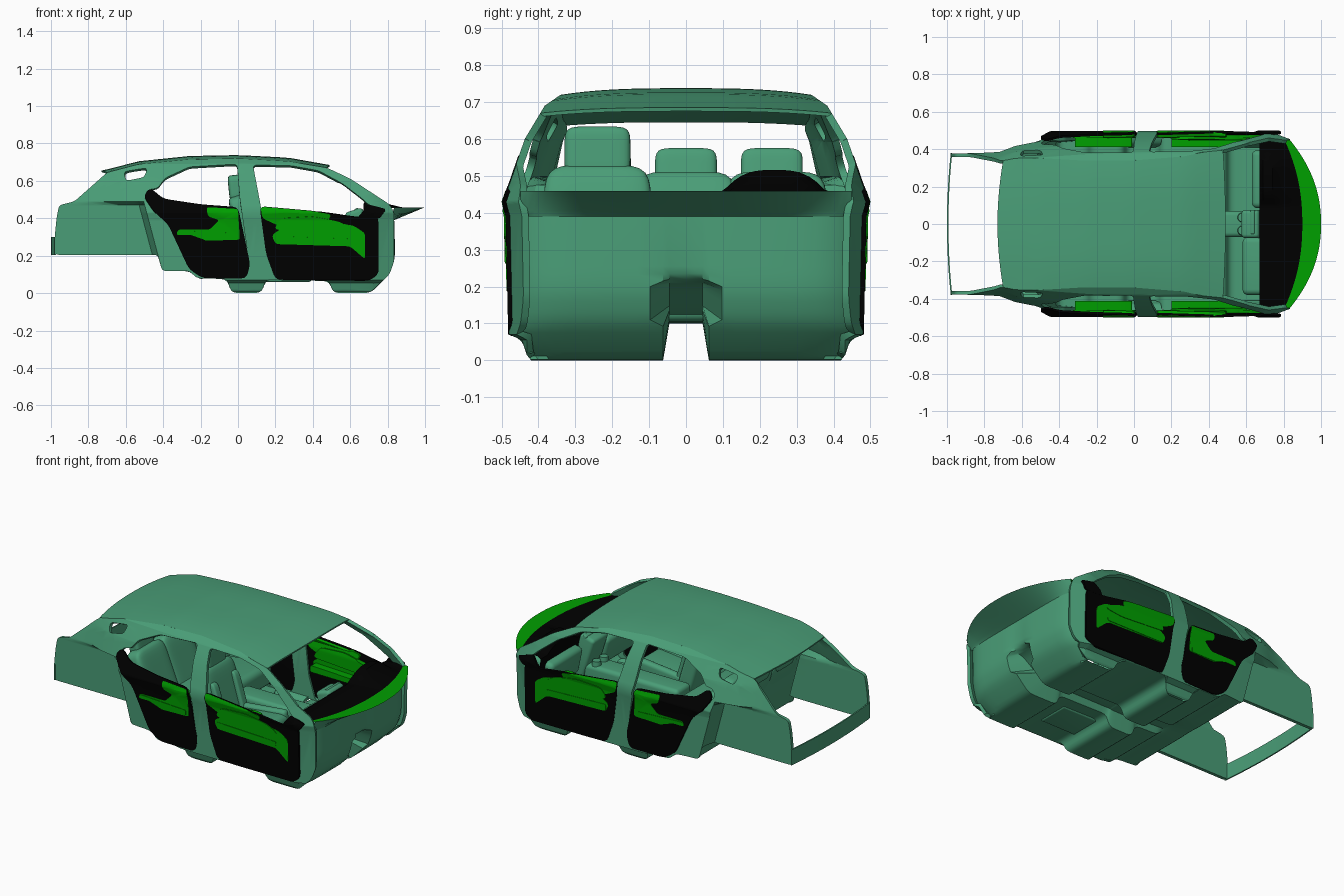
import bpy, bmesh, math
from mathutils import Vector
from mathutils.geometry import tessellate_polygon

if "Cube" in bpy.data.objects:
    bpy.data.objects.remove(bpy.data.objects["Cube"])


def material(name, rgb):
    m = bpy.data.materials.new(name)
    m.diffuse_color = (*rgb, 1)
    m.use_nodes = True
    m.node_tree.nodes["Principled BSDF"].inputs["Base Color"].default_value = m.diffuse_color
    return m


BODY = material("sea_green", (0.068, 0.34, 0.185))
BLACK = material("black_trim", (0, 0, 0))
GREEN = material("bright_green", (0, 0.35, 0))


def interp(table, v):
    for (a, fa), (b, fb) in zip(table, table[1:]):
        if v <= b:
            return fa + (fb - fa) * max(0, (v - a) / (b - a))
    return table[-1][1]


# Half width of the cabin by height, tapered towards both ends
HEIGHT_W = [(0, .42), (.015, .432), (.055, .445), (.07, .48), (.39, .487), (.43, .496), (.47, .482),
            (.6, .437), (.69, .383), (.72, .34)]
TAPER = [(-1, .78), (-.72, .81), (-.62, .89), (-.5, .93), (-.2, .985), (0, 1), (.72, 1), (.84, .91)]


def half_width(x, z):
    return interp(HEIGHT_W, z) * interp(TAPER, x)


def side_width(x, z):
    """Body side: the boot wall steps in behind the slanted wheel arch."""
    w = half_width(x, z)
    behind = -.405 - .266 * (z - .118) - x
    k = min(1, max(0, behind / .03)) * min(1, max(0, (.49 - z) / .02))
    return w + (min(w, .378) - w) * k


def door_width(x, z):
    return interp(HEIGHT_W, z)


def add_object(name, bm, mat, thick=0.0, mirror=False):
    me = bpy.data.meshes.new(name)
    bm.to_mesh(me)
    bm.free()
    me.materials.append(mat)
    ob = bpy.data.objects.new(name, me)
    bpy.context.collection.objects.link(ob)
    if thick:
        s = ob.modifiers.new("thickness", 'SOLIDIFY')
        s.thickness, s.offset = thick, -1
    if mirror:
        ob.modifiers.new("mirror", 'MIRROR').use_axis = (False, True, False)
    return ob


def fillet(pts, r):
    """Round every corner of a closed outline."""
    out = []
    for i, p in enumerate(pts):
        p, a, b = Vector(p), Vector(pts[i - 1]), Vector(pts[(i + 1) % len(pts)])
        s = p + (a - p).normalized() * min(r, .4 * (a - p).length)
        e = p + (b - p).normalized() * min(r, .4 * (b - p).length)
        out += [s * (1 - t) ** 2 + p * 2 * t * (1 - t) + e * t * t for t in (0, .33, .67, 1)]
    return out


def side_panel(name, loops, mat, out=0.0, thick=0.02, r=0.03, width=door_width):
    """Outline with holes in x-z, wrapped onto the cabin side and mirrored."""
    loops = [[Vector((p.x, 0, p.y)) for p in fillet(lp, r)] for lp in loops]
    bm = bmesh.new()
    vs = [bm.verts.new(p) for lp in loops for p in lp]
    flat = [[Vector((p.x, p.z, 0)) for p in lp] for lp in loops]
    for t in tessellate_polygon(flat):
        if len(set(t)) == 3:
            try:
                bm.faces.new([vs[i] for i in t])
            except ValueError:
                pass
    cuts = [((0, 0, z), (0, 0, 1)) for z in [h for h, _ in HEIGHT_W[1:]] + [.49]]
    cuts += [((i * .08 + .003, 0, 0), (1, 0, 0)) for i in range(-12, 12)]
    cuts += [((x, 0, .118), (1, 0, .266)) for x in (-.4051, -.435)]
    for co, no in cuts:
        bmesh.ops.bisect_plane(bm, geom=bm.verts[:] + bm.edges[:] + bm.faces[:],
                               plane_co=co, plane_no=no, dist=1e-5)
    bm.normal_update()
    for f in bm.faces:
        if f.normal.y > 0:
            f.normal_flip()
    for v in bm.verts:
        v.co.y = -width(v.co.x, v.co.z) - out
    return add_object(name, bm, mat, thick, True)


def loft(name, rows, mat, thick=0.0):
    bm = bmesh.new()
    g = [[bm.verts.new(p) for p in row] for row in rows]
    for a, b in zip(g, g[1:]):
        for i in range(len(a) - 1):
            bm.faces.new((a[i], b[i], b[i + 1], a[i + 1]))
    return add_object(name, bm, mat, thick)


def block(name, co, size, bevel=.03, tilt=0, soft=False):
    """Rounded box; soft ones are subdivided into cushion shapes."""
    bm = bmesh.new()
    bmesh.ops.create_cube(bm, size=1.08 if soft else 1)
    if soft:
        bmesh.ops.subdivide_edges(bm, edges=bm.edges[:], cuts=2, use_grid_fill=True)
    for v in bm.verts:
        v.co = Vector(a * b for a, b in zip(v.co, size))
    ob = add_object(name, bm, BODY)
    ob.location, ob.rotation_euler = co, (0, math.radians(tilt), 0)
    if soft:
        ob.modifiers.new("soften", 'SUBSURF').levels = 2
    else:
        b = ob.modifiers.new("round", 'BEVEL')
        b.width, b.segments = bevel, 5
    return ob


# Body sides: frame with front door, rear door and quarter window openings
frame = [(-.98, .205), (-.98, .3), (-.97, .4), (-.957, .47), (-.875, .49), (-.7, .645),
         (-.53, .69), (-.26, .715), (0, .72), (.27, .705), (.476, .67), (.6, .612), (.71, .54),
         (.81, .475), (.835, .43), (.835, .17), (.81, .1), (.71, .005), (.51, .005), (.485, .065),
         (.15, .07), (.125, .005), (-.035, .005), (-.06, .075), (-.22, .08), (-.26, .118),
         (-.405, .118), (-.43, .205)]
front_gap = [(.08, .685), (.28, .682), (.43, .655), (.56, .585), (.67, .5), (.745, .43), (.748, .1),
             (.7, .068), (.2, .075), (.155, .21), (.12, .475)]
rear_gap = [(-.005, .69), (-.26, .675), (-.39, .615), (-.43, .56), (-.475, .555), (-.5, .52),
            (-.44, .43), (-.37, .37), (-.26, .13), (-.19, .085), (.04, .082), (.06, .155), (.01, .5)]
quarter = [(-.61, .65), (-.485, .67), (-.5, .62), (-.6, .6)]
side_panel("body_side", [frame, front_gap, rear_gap, quarter], BODY, r=.02, width=side_width)

# Door trims: black sheets, with bright inserts and armrests
side_panel("front_door_trim", [[(.115, .465), (.4, .44), (.64, .405), (.75, .41), (.752, .1),
           (.7, .065), (.2, .072), (.15, .21)]], BLACK, .002, .012)
side_panel("rear_door_trim", [[(0, .46), (-.2, .475), (-.4, .505), (-.47, .565), (-.505, .52),
           (-.445, .43), (-.375, .37), (-.262, .128), (-.19, .08), (.045, .078), (.065, .155)]],
           BLACK, .002, .012)
side_panel("mirror_triangle", [[(.64, .4), (.695, .475), (.79, .45), (.76, .4)]], BLACK, .003, .012, .01)
side_panel("front_door_insert", [[(.12, .462), (.4, .438), (.5, .42), (.48, .385), (.62, .36), (.68, .32),
           (.68, .18), (.6, .25), (.2, .262), (.18, .31), (.24, .35), (.13, .4)]], GREEN, .004, .03, .02)
side_panel("front_door_bulge", [[(.19, .34), (.23, .4), (.4, .41), (.55, .38), (.62, .335), (.5, .32)]],
           GREEN, .007, .045)
side_panel("front_door_armrest", [[(.2, .305), (.6, .29), (.6, .262), (.2, .265)]], GREEN, .007, .08, .01)
side_panel("rear_door_insert", [[(-.17, .46), (0, .45), (.01, .285), (-.18, .28), (-.2, .31), (-.33, .31),
           (-.32, .34), (-.15, .34), (-.1, .39), (-.16, .41)]], GREEN, .004, .03, .015)
side_panel("rear_door_armrest", [[(-.32, .335), (-.01, .32), (-.01, .285), (-.18, .285)]], GREEN, .007, .08, .01)

# Roof: crowned sheet meeting the side frames
ROOF = [(-.725, .655), (-.53, .705), (-.26, .733), (0, .738), (.27, .724), (.49, .685)]
EDGE = [(-.7, .645), (-.53, .69), (-.26, .715), (0, .72), (.27, .705), (.476, .67)]
rows = []
for i in range(25):
    u, row = i / 24, []
    for j in range(-10, 11):
        t = j / 10
        x0 = -.73 + 1.22 * u
        x = x0 + (.03 * (1 - u) - .014 * u) * t * t
        ze = interp(EDGE, x)
        z = ze + (interp(ROOF, x0) - ze) * (1 - abs(t) ** 3)
        row.append((x, t * half_width(x, ze), z))
    rows.append(row)
loft("roof", rows, BODY, .01)

# Underbody and firewall: outer profile plus raised centre tunnel
outer = [(.835, .4), (.84, .22), (.835, .17), (.81, .1), (.71, 0), (.51, 0), (.485, .065), (.15, .07),
         (.125, 0), (-.035, 0), (-.06, .075), (-.22, .08), (-.26, .118), (-.405, .118), (-.5, .475)]
tunnel = [(.835, .4), (.835, .22), (.76, .2), (.68, .14), (.6, .1), (.5, .1), (.48, .11), (.15, .11),
          (.125, .1), (-.035, .1), (-.06, .11), (-.22, .118), (-.26, .12), (-.405, .12), (-.5, .475)]
rows = []
ends = [[Vector(p[0])] + fillet(p, .035)[4:-4] + [Vector(p[-1])] for p in (outer, tunnel)]
for (x, z), (tx, tz) in zip(*ends):
    w = half_width(x, z)
    flare = .035 if .1 < z < .21 and x > .7 else 0
    half = [(tx, 0, tz), (tx, .045, tz), (x, .062 + flare, z)]
    half += [(x - (.04 * t ** 8 if x > .7 else 0), w * t, z) for t in (.3, .5, .7, .8, .88, .95, 1)]
    rows.append([(a, -b, c) for a, b, c in half[:0:-1]] + half)
loft("underbody", rows, BODY)

# Boot sill across the tail
loft("boot_sill", [[(-1 + .14 * y * y, y, z) for z in (.205, .26, .3)]
                   for y in [i * .038 for i in range(-10, 11)]], BODY, -.008)

# Dashboard: cowl below, bright leading edge, black top with instrument hood
cowl, lead, top = [], [], []
for i in range(-24, 25):
    y = i / 24 * .448
    q = abs(i / 24) ** 2.2
    tip, mid = (1 - .165 * q, y, .459), (.9 - .095 * q, y, .456)
    hood = .06 * max(0, 1 - abs((y - .24) / .14) ** 3)
    cowl.append([(.835 - .03 * q ** 4, y, .39), (.87 - .05 * q, y, .405), tip])
    lead.append([tip, ((tip[0] + mid[0]) / 2, y, .458), mid])
    top.append([mid, (.79, y, .456 + hood * .4), (.74, y, .456 + hood), (.69, y, .452 + hood),
                (.67, y, .44 + hood * .6), (.68, y, .36)])
loft("dash_cowl", cowl, BODY)
loft("dash_leading_edge", lead, GREEN)
loft("dash_top", top, BLACK)
block("glovebox", (.69, -.225, .32), (.2, .31, .17), .03, -12)
block("knee_panel", (.72, .24, .32), (.16, .31, .17), .03, -12)

# Centre console with stack, screen and two cup holders
block("console", (.33, 0, .19), (.64, .14, .17), .025)
block("console_stack", (.66, 0, .31), (.1, .15, .28), .02, -18)
block("screen", (.645, .01, .42), (.025, .13, .07), .008, -25)
for y in (-.035, .035):
    bm = bmesh.new()
    bmesh.ops.create_cone(bm, cap_ends=True, segments=24, radius1=.027, radius2=.024, depth=.03)
    add_object("cup_holder", bm, BODY).location = (.58, y, .285)

# Front passenger seat
block("seat_cushion", (.26, -.24, .215), (.36, .25, .1), .04, -6)
block("seat_back", (.045, -.24, .345), (.1, .27, .34), tilt=-17, soft=True)
for s in (-1, 1):
    block("seat_bolster", (.075, -.24 + s * .1, .32), (.1, .05, .24), tilt=-17, soft=True)
    block("cushion_bolster", (.27, -.24 + s * .105, .235), (.32, .05, .1), .022, -6)
block("seat_headrest", (-.01, -.24, .562), (.075, .165, .13), tilt=-6, soft=True)
block("seat_base", (.25, -.24, .12), (.28, .2, .12), .01)

# Rear bench with three headrests
block("bench_cushion", (-.19, 0, .2), (.34, .76, .13), .04, -5)
for y in (-.245, 0, .245):
    block("bench_back", (-.4, y, .33), (.1, .255, .34), tilt=-22, soft=True)
    block("bench_headrest", (-.49, y * .95, .508), (.065, .155, .12), tilt=-12, soft=True)

# Apply modifiers and shade
bpy.ops.object.select_all(action='SELECT')
bpy.context.view_layer.objects.active = bpy.context.selected_objects[0]
bpy.ops.object.convert(target='MESH')
bpy.ops.object.shade_smooth_by_angle(angle=math.radians(35))
